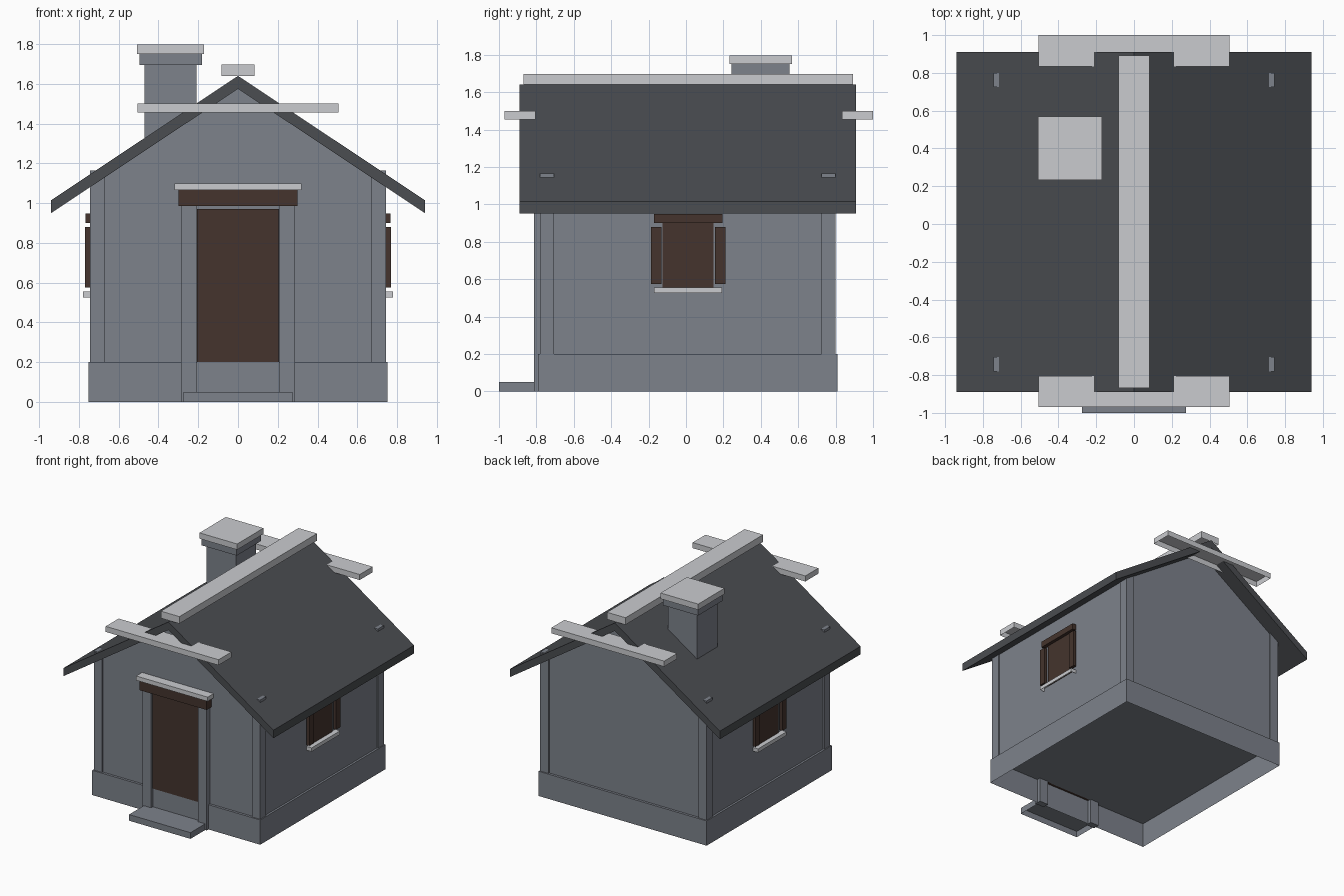
import bpy
import bmesh

cube = bpy.data.objects.get("Cube")
if cube:
    bpy.data.objects.remove(cube, do_unlink=True)


def material(name, rgb):
    m = bpy.data.materials.new(name)
    m.use_nodes = True
    m.diffuse_color = (*rgb, 1)
    m.node_tree.nodes["Principled BSDF"].inputs["Base Color"].default_value = (*rgb, 1)
    return m


STONE = material("grey stone", (0.205, 0.223, 0.258))
PALE = material("pale stone", (0.59, 0.60, 0.625))
SLATE = material("dark slate", (0.069, 0.074, 0.082))
WOOD = material("brown wood", (0.058, 0.034, 0.026))


def finish(name, bm, mat):
    bmesh.ops.recalc_face_normals(bm, faces=bm.faces)
    mesh = bpy.data.meshes.new(name)
    bm.to_mesh(mesh)
    bm.free()
    mesh.materials.append(mat)
    obj = bpy.data.objects.new(name, mesh)
    bpy.context.collection.objects.link(obj)
    return obj


def box(name, xs, ys, zs, mat, hollow=False):
    """Box from ranges; a hollow one has no underside."""
    bm = bmesh.new()
    bmesh.ops.create_cube(bm, size=1)
    for v in bm.verts:
        v.co = [r[0] if c < 0 else r[1] for c, r in zip(v.co, (xs, ys, zs))]
    bmesh.ops.recalc_face_normals(bm, faces=bm.faces)
    if hollow:
        low = [f for f in bm.faces if f.normal.z < -0.5]
        bmesh.ops.delete(bm, geom=low, context="FACES_ONLY")
    return finish(name, bm, mat)


def side_boxes(name, xs, ys, zs, mat, hollow=False):
    """The same box on the left (+x) and right (-x)."""
    box("left_" + name, xs, ys, zs, mat, hollow)
    box("right_" + name, (-xs[1], -xs[0]), ys, zs, mat, hollow)


def prism(name, profile, y0, y1, mat):
    """Extrude an x-z profile along y."""
    bm = bmesh.new()
    face = bm.faces.new([bm.verts.new((x, y0, z)) for x, z in profile])
    ext = bmesh.ops.extrude_face_region(bm, geom=[face])["geom"]
    verts = [v for v in ext if isinstance(v, bmesh.types.BMVert)]
    bmesh.ops.translate(bm, verts=verts, vec=(0, y1 - y0, 0))
    return finish(name, bm, mat)


# Walls, plinth and corner posts
prism("walls", [(-0.735, 0.2), (0.735, 0.2), (0.735, 1.09), (0, 1.58), (-0.735, 1.09)],
      -0.77, 0.79, STONE)
box("plinth", (-0.752, 0.752), (-0.79, 0.81), (0, 0.2), STONE, True)
for end, ys in (("front", (-0.78, -0.705)), ("back", (0.725, 0.8))):
    side_boxes(end + "_corner_post", (0.67, 0.745), ys, (0.2, 1.165), STONE)

# Roof, ridge and gable boards
prism("roof", [(-0.94, 0.95), (0, 1.575), (0.94, 0.95),
               (0.94, 1.015), (0, 1.64), (-0.94, 1.015)], -0.89, 0.91, SLATE)
box("ridge_cap", (-0.083, 0.083), (-0.868, 0.892), (1.64, 1.697), PALE, True)
for end, ys in (("front", (-0.97, -0.805)), ("back", (0.835, 1.0))):
    box(end + "_gable_board", (-0.505, 0.505), ys, (1.455, 1.5), PALE, True)

# Chimney
box("chimney_shaft", (-0.47, -0.208), (0.27, 0.53), (1.25, 1.7), STONE)
box("chimney_collar", (-0.495, -0.182), (0.243, 0.553), (1.695, 1.75), STONE)
box("chimney_cap", (-0.507, -0.17), (0.232, 0.568), (1.75, 1.797), PALE, True)

# Doorway
box("door", (-0.207, 0.207), (-0.795, -0.765), (0.2, 0.97), WOOD)
side_boxes("door_jamb", (0.21, 0.288), (-0.812, -0.76), (0, 0.985), STONE)
box("door_lintel", (-0.3, 0.3), (-0.83, -0.76), (0.985, 1.065), WOOD)
box("door_hood", (-0.32, 0.32), (-0.845, -0.76), (1.065, 1.1), PALE, True)
box("door_step", (-0.275, 0.275), (-1.0, -0.79), (0, 0.05), STONE, True)

# Side windows
side_boxes("window_panel", (0.725, 0.742), (-0.125, 0.148), (0.555, 0.9), WOOD)
side_boxes("window_lintel", (0.73, 0.768), (-0.172, 0.195), (0.9, 0.948), WOOD)
side_boxes("window_sill", (0.73, 0.78), (-0.172, 0.193), (0.525, 0.555), PALE, True)
for end, ys in (("front", (-0.188, -0.132)), ("back", (0.155, 0.21))):
    side_boxes(end + "_shutter", (0.745, 0.77), ys, (0.575, 0.88), WOOD)
